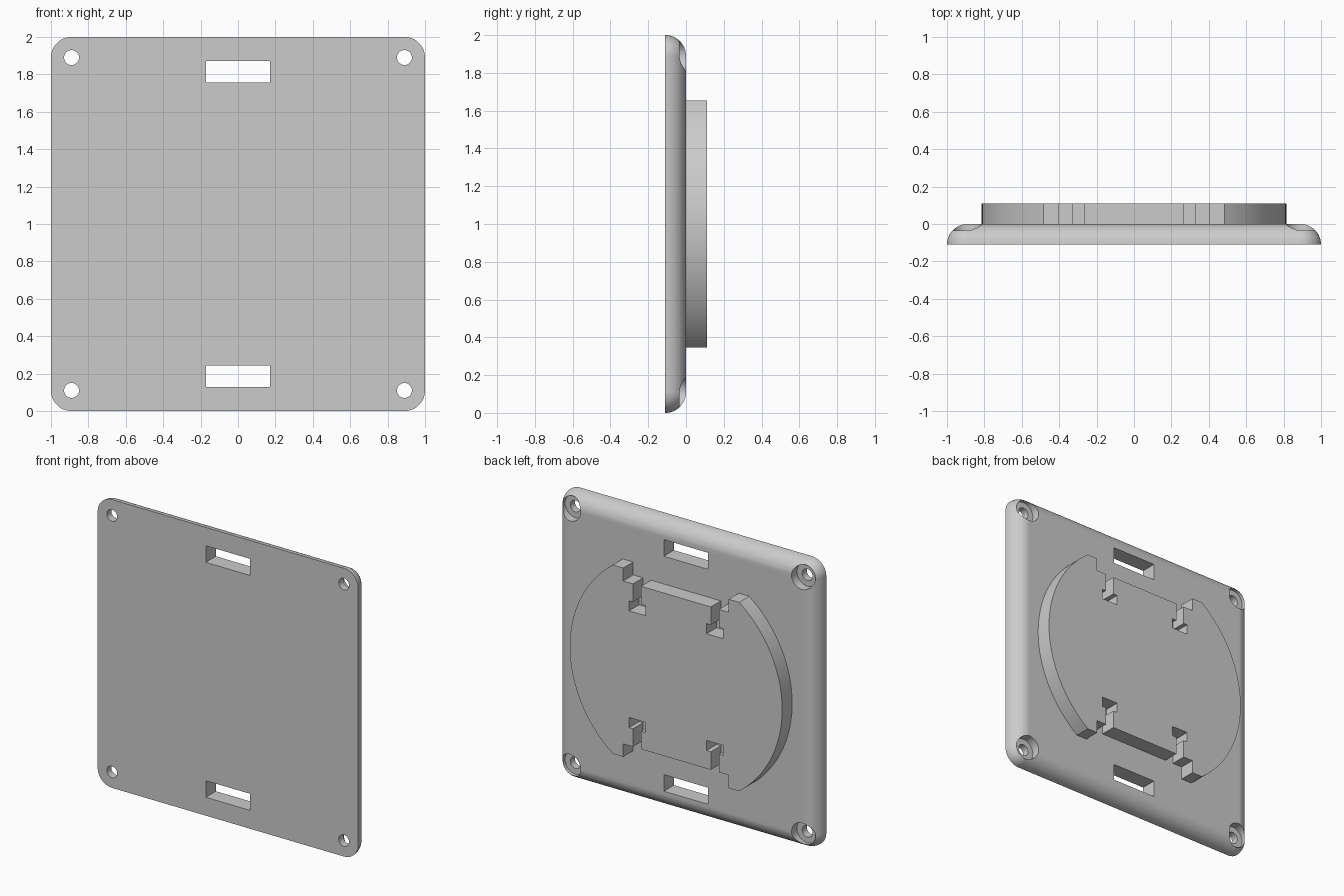
import bpy, bmesh
from math import pi, sin, cos, atan2, radians
from mathutils import Matrix

if "Cube" in bpy.data.objects:
    bpy.data.objects.remove(bpy.data.objects["Cube"])

THICK = 0.11           # plate thickness, rim radius and boss height
CORNER = 1 - THICK     # centre of the rounded corners

grey = bpy.data.materials.new("light_grey")
grey.use_nodes = True
grey.diffuse_color = (0.6, 0.6, 0.6, 1)
grey.node_tree.nodes["Principled BSDF"].inputs["Base Color"].default_value = (0.6, 0.6, 0.6, 1)


def make_object(name, bm):
    bmesh.ops.recalc_face_normals(bm, faces=bm.faces)
    mesh = bpy.data.meshes.new(name)
    bm.to_mesh(mesh)
    bm.free()
    mesh.materials.append(grey)
    obj = bpy.data.objects.new(name, mesh)
    bpy.context.collection.objects.link(obj)
    return obj


def select(obj):
    bpy.ops.object.select_all(action='DESELECT')
    obj.select_set(True)
    bpy.context.view_layer.objects.active = obj


def cut(target, bm):
    cutter = make_object("cutter", bm)
    mod = target.modifiers.new("cut", 'BOOLEAN')
    mod.operation = 'DIFFERENCE'
    mod.solver = 'EXACT'
    mod.object = cutter
    select(target)
    bpy.ops.object.modifier_apply(modifier=mod.name)
    bpy.data.objects.remove(cutter)


def box(x, z, width, height):
    bm = bmesh.new()
    bmesh.ops.create_cube(bm, size=1, matrix=Matrix.Translation((x, 0, z))
                          @ Matrix.Diagonal((width, 1, height, 1)))
    return bm


def cylinder(x, z, radius, y0, y1):
    bm = bmesh.new()
    bmesh.ops.create_cone(bm, cap_ends=True, segments=48, radius1=radius, radius2=radius,
                          depth=y1 - y0, matrix=Matrix.Translation((x, (y0 + y1) / 2, z))
                          @ Matrix.Rotation(pi / 2, 4, 'X'))
    return bm


# Plate: rounded square rings that follow a quarter-round rim towards the back
STEPS = 12
bm = bmesh.new()
rings = []
for i in range(STEPS + 1):
    tilt = pi / 2 * i / STEPS
    r, y = THICK * cos(tilt), THICK * (sin(tilt) - 1)
    ring = []
    for c, (sx, sz) in enumerate(((1, 1), (-1, 1), (-1, -1), (1, -1))):
        for k in range(STEPS + 1):
            a = pi / 2 * (c + k / STEPS)
            ring.append(bm.verts.new((sx * CORNER + r * cos(a), y, 1 + sz * CORNER + r * sin(a))))
    rings.append(ring)
for low, high in zip(rings, rings[1:]):
    for j in range(len(low)):
        n = (j + 1) % len(low)
        bm.faces.new((low[j], low[n], high[n], high[j]))
bm.faces.new(rings[0])
bm.faces.new(rings[-1])
bmesh.ops.remove_doubles(bm, verts=bm.verts, dist=0.0001)
plate = make_object("mounting_plate", bm)

# Strap slots and counterbored corner screw holes
for side in (-1, 1):
    cut(plate, box(0, 1 + side * 0.815, 0.34, 0.115))
    for sx in (-1, 1):
        x, z = sx * CORNER, 1 + side * CORNER
        cut(plate, cylinder(x, z, 0.08, -0.06, 0.1))
        cut(plate, cylinder(x, z, 0.04, -0.2, 0.1))

# Boss: round sides, flat ends and stepped T-shaped notches, one quarter mirrored
RADIUS, TOP = 0.815, 0.655
start = atan2(TOP, (RADIUS ** 2 - TOP ** 2) ** 0.5)
quarter = [(RADIUS * cos(start * i / 16), RADIUS * sin(start * i / 16)) for i in range(17)]
quarter += [(0.405, TOP), (0.405, 0.565), (0.33, 0.565), (0.33, 0.44), (0.36, 0.44),
            (0.36, 0.37), (0.235, 0.37), (0.235, 0.44), (0.268, 0.44), (0.268, 0.565)]
half = quarter + [(-x, z) for x, z in reversed(quarter)]
outline = half + [(x, -z) for x, z in reversed(half[1:-1])]
bm = bmesh.new()
face = bm.faces.new([bm.verts.new((x, 0, 1 + z)) for x, z in outline])
solid = bmesh.ops.extrude_face_region(bm, geom=[face], use_keep_orig=True)
bmesh.ops.translate(bm, vec=(0, THICK, 0),
                    verts=[v for v in solid["geom"] if isinstance(v, bmesh.types.BMVert)])
boss = make_object("round_boss", bm)

# Smooth curved walls, crisp edges
for obj in (plate, boss):
    select(obj)
    bpy.ops.object.shade_smooth_by_angle(angle=radians(30))
    mod = obj.modifiers.new("clean_normals", 'WEIGHTED_NORMAL')
    mod.keep_sharp = True
